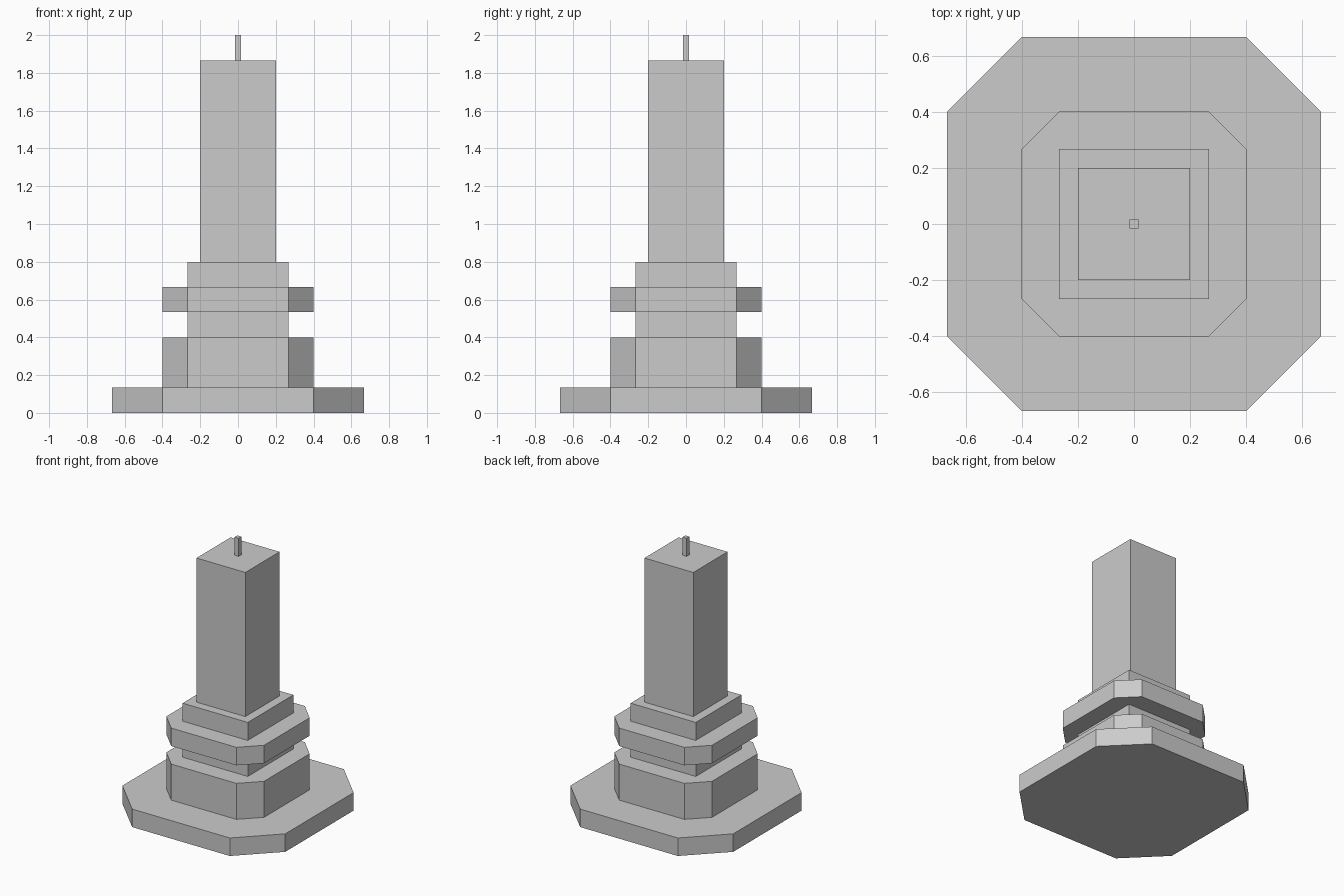
import bpy
import bmesh

cube = bpy.data.objects.get("Cube")
if cube:
    bpy.data.objects.remove(cube, do_unlink=True)

# Single stone colour
stone = bpy.data.materials.new("light_grey_stone")
stone.use_nodes = True
GREY = (0.6, 0.6, 0.6, 1.0)
stone.diffuse_color = GREY
stone.node_tree.nodes["Principled BSDF"].inputs["Base Color"].default_value = GREY

UNIT = 2 / 30  # the design sits on a regular module


def tier(name, half, bottom, top, chamfer=0):
    """Square block with optional 45 degree corner cuts, sized in modules."""
    inner = half - chamfer
    if chamfer:
        corner = [(half, -inner), (half, inner), (inner, half), (-inner, half)]
        outline = corner + [(-x, -y) for x, y in corner]
    else:
        outline = [(half, -half), (half, half), (-half, half), (-half, -half)]
    bm = bmesh.new()
    base = bm.faces.new([bm.verts.new((x * UNIT, y * UNIT, bottom * UNIT))
                         for x, y in outline])
    raised = bmesh.ops.extrude_face_region(bm, geom=[base], use_keep_orig=True)
    verts = [v for v in raised["geom"] if isinstance(v, bmesh.types.BMVert)]
    bmesh.ops.translate(bm, verts=verts, vec=(0, 0, (top - bottom) * UNIT))
    bmesh.ops.recalc_face_normals(bm, faces=bm.faces)
    mesh = bpy.data.meshes.new(name)
    bm.to_mesh(mesh)
    bm.free()
    mesh.materials.append(stone)
    obj = bpy.data.objects.new(name, mesh)
    bpy.context.collection.objects.link(obj)
    return obj


# Stacked tiers from the ground up
tier("base_plinth", 10, 0, 2, chamfer=4)
tier("lower_tier", 6, 2, 6, chamfer=2)
tier("recessed_neck", 4, 6, 8)
tier("overhanging_tier", 6, 8, 10, chamfer=2)
tier("upper_step", 4, 10, 12)
tier("tower_shaft", 3, 12, 28)
tier("roof_spire", 0.25, 28, 30)
